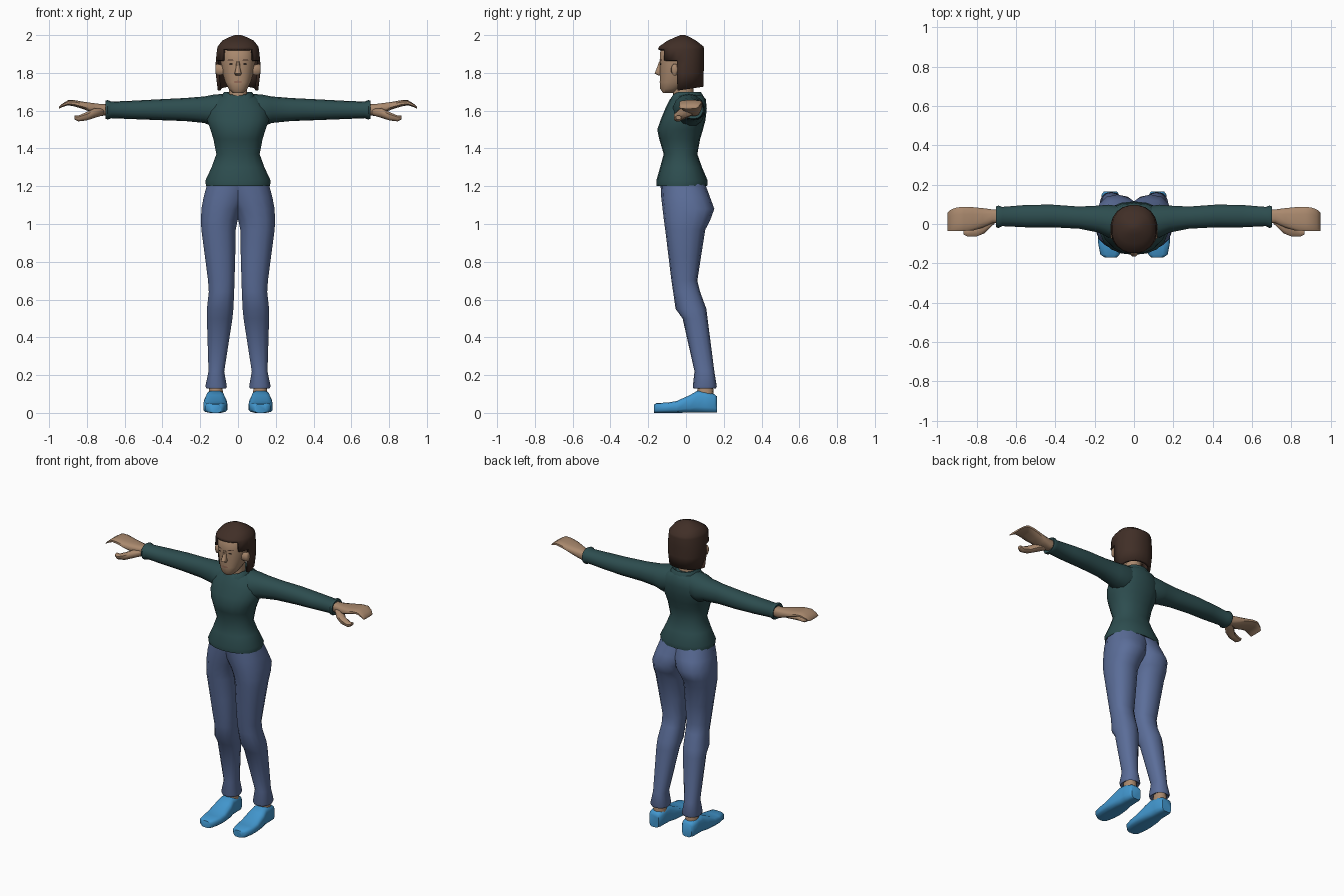
import bpy, bmesh, math
from mathutils import Vector


def material(name, rgb):
    m = bpy.data.materials.new(name)
    m.diffuse_color = (*rgb, 1)
    return m


SKIN = material("skin", (0.40, 0.25, 0.155))
SWEATER = material("dark teal knit", (0.026, 0.074, 0.078))
DENIM = material("blue denim", (0.105, 0.155, 0.32))
SHOE = material("bright blue shoe", (0.055, 0.31, 0.62))
HAIR = material("dark brown hair", (0.052, 0.028, 0.02))
DARK = material("dark eye", (0.03, 0.02, 0.015))
LIP = material("lip", (0.30, 0.15, 0.10))


def finish(name, bm, mat, angle=50):
    mesh = bpy.data.meshes.new(name)
    bm.to_mesh(mesh)
    bm.free()
    mesh.materials.append(mat)
    ob = bpy.data.objects.new(name, mesh)
    bpy.context.collection.objects.link(ob)
    bpy.ops.object.select_all(action='DESELECT')
    ob.select_set(True)
    bpy.context.view_layer.objects.active = ob
    bpy.ops.object.shade_smooth_by_angle(angle=math.radians(angle))
    return ob


def loft(name, mat, rows, axis='z', n=14, p=0.9, side=1, edit=None, angle=50):
    """Skin rounded sections: row = (position, a min, a max, b min, b max)."""
    bm = bmesh.new()
    rings = []
    for t, a0, a1, b0, b1 in rows:
        ring = []
        for k in range(n):
            th = 2 * math.pi * (k + 0.5) / n
            c, s = math.cos(th), math.sin(th)
            a = (a0 + a1) / 2 + (a1 - a0) / 2 * math.copysign(abs(c) ** p, c)
            b = (b0 + b1) / 2 + (b1 - b0) / 2 * math.copysign(abs(s) ** p, s)
            x, y, z = {'x': (t, a, b), 'y': (a, t, b), 'z': (a, b, t)}[axis]
            ring.append(bm.verts.new((side * x, y, z)))
        rings.append(ring)
    for r, q in zip(rings, rings[1:]):
        for k in range(n):
            bm.faces.new((r[k], r[(k + 1) % n], q[(k + 1) % n], q[k]))
    bm.faces.new(rings[0])
    bm.faces.new(rings[-1])
    bmesh.ops.recalc_face_normals(bm, faces=bm.faces)
    if edit:
        edit(bm)
    return finish(name, bm, mat, angle)


def even(*rows):
    """Rows that are symmetric about x = 0."""
    return [(z, -w, w, y0, y1) for z, w, y0, y1 in rows]


# sweater body
loft("sweater_body", SWEATER, even(
    (1.205, .15, -.13, .09), (1.20, .172, -.155, .112), (1.23, .175, -.157, .115),
    (1.30, .142, -.137, .085), (1.37, .116, -.118, .06), (1.45, .132, -.142, .075),
    (1.50, .148, -.152, .09), (1.55, .166, -.135, .103), (1.61, .16, -.11, .11),
    (1.66, .125, -.085, .105), (1.685, .08, -.065, .085)), n=18)


# collar with a dip in front
def dip(bm):
    for v in bm.verts:
        if v.co.y < -.04:
            v.co.z -= .045 * max(0, 1 - abs(v.co.x) / .06)
            v.co.y -= .008


loft("sweater_collar", SWEATER, even(
    (1.64, .10, -.09, .10), (1.68, .088, -.08, .092), (1.70, .075, -.068, .08),
    (1.685, .06, -.055, .06)), n=16, edit=dip)
loft("neck", SKIN, even((1.62, .06, -.085, .05), (1.68, .05, -.07, .04),
                        (1.78, .05, -.07, .04)))

# head
head = loft("head", SKIN, even(
    (1.693, .028, -.122, -.07), (1.715, .05, -.137, -.03), (1.75, .068, -.139, .02),
    (1.80, .083, -.138, .06), (1.86, .093, -.14, .075), (1.92, .09, -.137, .075),
    (1.96, .06, -.10, .05)), n=20, p=.85)
loft("nose", SKIN, even((1.785, .014, -.146, -.12), (1.797, .02, -.168, -.12),
                        (1.82, .013, -.158, -.12), (1.86, .009, -.143, -.12)), n=8)


# hair: a full cap with the face opening cut away
def cut_face(bm):
    def bare(f):
        c = f.calc_center_median()
        return (c.z < 1.87 and c.y < -.055) or (c.z < 1.925 and c.y < -.12)
    low = [f for f in bm.faces if f.normal.z < -.9]
    bmesh.ops.delete(bm, geom=low + [f for f in bm.faces if bare(f) and f not in low],
                     context='FACES')
    for v in bm.verts:
        if v.co.z < 1.74:
            v.co.z += v.co.y * .15


hair = loft("hair", HAIR, even(
    (1.713, .108, -.14, .093), (1.80, .12, -.145, .095), (1.865, .119, -.148, .097),
    (1.925, .112, -.15, .097), (1.94, .108, -.143, .094), (1.97, .085, -.10, .055),
    (1.99, .045, -.055, .02), (2.0, .018, -.03, -.005)), n=20, edit=cut_face)
solid = hair.modifiers.new("thickness", 'SOLIDIFY')
solid.thickness = .018

# painted face details laid on the head
bpy.context.view_layer.update()


def patch(name, mat, cx, cz, w, h):
    bm = bmesh.new()
    pts = []
    for k in range(8):
        x = cx + w * math.cos(k * math.pi / 4)
        z = cz + h * math.sin(k * math.pi / 4)
        hit, loc, _, _ = head.ray_cast(Vector((x, -1, z)), Vector((0, 1, 0)))
        pts.append(bm.verts.new((x, (loc.y if hit else -.13) - .003, z)))
    f = bm.faces.new(pts)
    f.normal_update()
    if f.normal.y > 0:
        f.normal_flip()
    finish(name, bm, mat)


patch("mouth", LIP, 0, 1.752, .024, .007)

for side, tag in ((1, "left"), (-1, "right")):
    patch(tag + "_eye", DARK, side * .038, 1.847, .012, .005)
    patch(tag + "_eyebrow", HAIR, side * .04, 1.868, .018, .003)
    loft(tag + "_ear", SKIN, [(.075, -.08, -.04, 1.79, 1.84), (.112, -.078, -.04, 1.785, 1.85),
                              (.12, -.07, -.045, 1.80, 1.84)], 'x', n=8, side=side)
    # sleeve with flared cuff
    loft(tag + "_sleeve", SWEATER, [
        (.06, -.06, .09, 1.53, 1.69), (.13, -.07, .10, 1.515, 1.685),
        (.18, -.045, .095, 1.535, 1.675), (.28, -.025, .09, 1.545, 1.667),
        (.42, -.018, .10, 1.55, 1.66), (.55, -.018, .098, 1.555, 1.653),
        (.67, -.012, .088, 1.56, 1.648), (.69, -.022, .095, 1.553, 1.656),
        (.702, -.016, .09, 1.557, 1.652), (.695, 0, .075, 1.57, 1.64)], 'x', side=side)
    # hand: flat bent fingers and a thumb hanging below
    loft(tag + "_hand", SKIN, [
        (.67, .005, .072, 1.575, 1.635), (.72, .003, .075, 1.572, 1.635),
        (.77, -.02, .082, 1.588, 1.641), (.82, -.035, .087, 1.608, 1.648),
        (.865, -.036, .088, 1.622, 1.656), (.90, -.036, .086, 1.628, 1.656),
        (.93, -.037, .075, 1.619, 1.637), (.947, -.037, .06, 1.61, 1.622)],
        'x', n=12, p=.7, side=side)
    loft(tag + "_thumb", SKIN, [
        (.71, .0, .05, 1.575, 1.61), (.76, -.05, .03, 1.56, 1.615),
        (.80, -.065, -.01, 1.547, 1.595), (.845, -.066, -.02, 1.542, 1.575),
        (.866, -.055, -.025, 1.553, 1.575)], 'x', n=8, side=side)
    # trouser leg, overlapping its twin at the hips
    loft(tag + "_trouser_leg", DENIM, [
        (1.215, -.10, .165, -.135, .10), (1.14, -.06, .185, -.131, .128),
        (1.08, -.025, .196, -.124, .15), (1.02, .0, .198, -.117, .128),
        (.97, .01, .196, -.11, .102), (.83, .013, .177, -.093, .08),
        (.70, .017, .16, -.077, .06), (.64, .019, .156, -.068, .075),
        (.55, .023, .166, -.055, .108), (.50, .028, .166, -.018, .114),
        (.22, .072, .157, .045, .15), (.14, .058, .174, .036, .163),
        (.128, .062, .168, .04, .158), (.14, .08, .15, .06, .14)], side=side, p=.85)
    # ankle and shoe
    loft(tag + "_ankle", SKIN, [(.07, .075, .16, .05, .15), (.12, .08, .155, .06, .145),
                                (.17, .085, .15, .065, .14)], side=side)
    loft(tag + "_shoe", SHOE, [
        (-.17, .088, .15, 0, .045), (-.155, .072, .172, 0, .053),
        (-.10, .058, .183, 0, .055), (-.05, .055, .185, 0, .063), (.02, .06, .18, 0, .095),
        (.06, .07, .17, 0, .118), (.10, .073, .168, 0, .115),
        (.15, .076, .165, 0, .10), (.164, .085, .155, 0, .088)],
        'y', n=12, p=.55, side=side)
